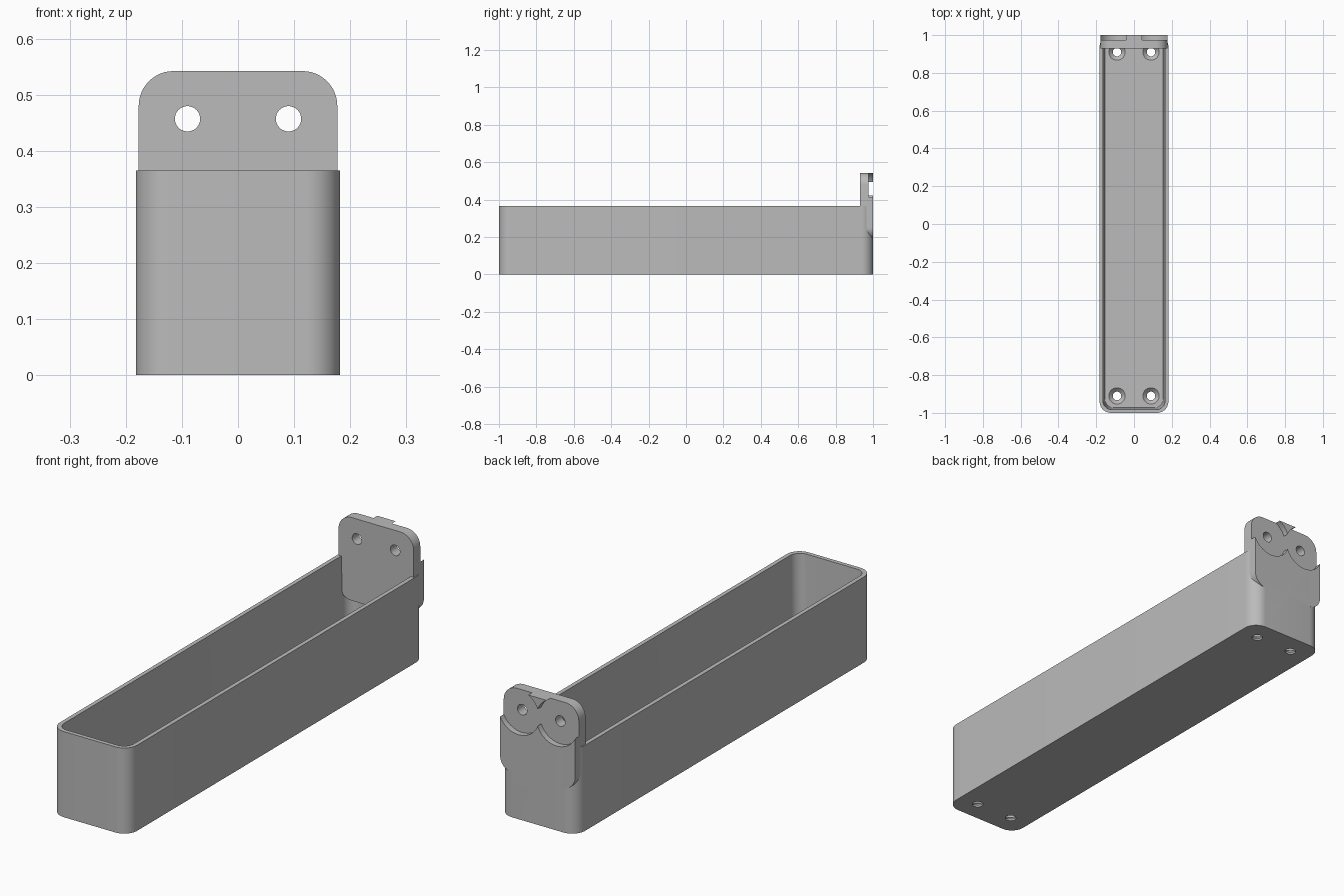
import bpy, bmesh, math
from mathutils import Matrix, Vector

if "Cube" in bpy.data.objects:
    bpy.data.objects.remove(bpy.data.objects["Cube"], do_unlink=True)

grey = bpy.data.materials.new("plain_grey")
grey.use_nodes = True
grey.diffuse_color = (0.5, 0.5, 0.5, 1)
grey.node_tree.nodes["Principled BSDF"].inputs["Base Color"].default_value = (0.5, 0.5, 0.5, 1)


def rounded_rect(half_w, half_h, radius, steps=12):
    """Outline of a rectangle with round corners, centred on the origin."""
    points = []
    for i, (sx, sy) in enumerate([(1, 1), (-1, 1), (-1, -1), (1, -1)]):
        for k in range(steps + 1):
            a = math.pi / 2 * (i + k / steps)
            points.append((sx * (half_w - radius) + radius * math.cos(a),
                           sy * (half_h - radius) + radius * math.sin(a)))
    return points


def circle(radius, steps=48):
    return [(radius * math.cos(math.tau * k / steps),
             radius * math.sin(math.tau * k / steps)) for k in range(steps)]


def loft(name, sections, matrix=None):
    """Closed solid through (outline, height) sections."""
    bm = bmesh.new()
    rings = [[bm.verts.new((x, y, h)) for x, y in outline] for outline, h in sections]
    bm.faces.new(rings[0])
    bm.faces.new(rings[-1])
    n = len(rings[0])
    for low, high in zip(rings, rings[1:]):
        for i in range(n):
            j = (i + 1) % n
            bm.faces.new((low[i], low[j], high[j], high[i]))
    if matrix:
        bm.transform(matrix)
    bmesh.ops.recalc_face_normals(bm, faces=bm.faces)
    mesh = bpy.data.meshes.new(name)
    bm.to_mesh(mesh)
    bm.free()
    mesh.materials.append(grey)
    obj = bpy.data.objects.new(name, mesh)
    bpy.context.collection.objects.link(obj)
    return obj


def cut(target, cutter):
    """Subtract the cutter from the target and discard it."""
    cutter.hide_render = True
    mod = target.modifiers.new("cut", "BOOLEAN")
    mod.operation = "DIFFERENCE"
    mod.solver = "EXACT"
    mod.object = cutter
    bpy.context.view_layer.update()
    graph = bpy.context.evaluated_depsgraph_get()
    mesh = bpy.data.meshes.new_from_object(target.evaluated_get(graph))
    target.modifiers.clear()
    target.data = mesh
    bpy.data.objects.remove(cutter, do_unlink=True)


def upright(x, z):
    """Turn local height into depth along y, centred at x and z."""
    return Matrix.Translation(Vector((x, 0, z))) @ Matrix(
        ((1, 0, 0, 0), (0, 0, 1, 0), (0, 1, 0, 0), (0, 0, 0, 1)))


HALF_W, RIM, FLOOR = 0.182, 0.365, 0.03
HOLE_X, HOLE_Y, HOLE_Z, HOLE_R = 0.09, 0.91, 0.457, 0.0225

# Long open tray with slightly tapered inside walls
outer = rounded_rect(HALF_W, 1, 0.06)
tray = loft("tray", [(outer, 0), (outer, RIM)])
cut(tray, loft("cavity", [
    (rounded_rect(HALF_W - 0.028, 0.972, 0.045), FLOOR),
    (rounded_rect(HALF_W - 0.018, 0.982, 0.045), RIM),
    (rounded_rect(HALF_W - 0.018, 0.982, 0.045), RIM + 0.05)]))

# Countersunk screw holes in the floor
for sx in (-1, 1):
    for sy in (-1, 1):
        place = Matrix.Translation((sx * HOLE_X, sy * HOLE_Y, 0))
        cut(tray, loft("floor_hole", [
            (circle(HOLE_R), -0.02), (circle(HOLE_R), 0.008),
            (circle(0.043), FLOOR - 0.002), (circle(0.043), FLOOR + 0.02)], place))

# Rounded mounting plate at the back
PLATE_HALF = 0.177
outline = rounded_rect(PLATE_HALF, PLATE_HALF, 0.062)
plate = loft("mounting_plate", [(outline, 0.93), (outline, 1)],
             upright(0, 0.542 - PLATE_HALF))

# Screw holes and round recesses on the back of the plate
for sx in (-1, 1):
    spot = upright(sx * HOLE_X, HOLE_Z)
    cut(plate, loft("plate_hole", [(circle(HOLE_R), 0.9), (circle(HOLE_R), 1.05)], spot))
    for part in (plate, tray):
        cut(part, loft("recess", [(circle(0.097, 64), 0.975), (circle(0.097, 64), 1.05)], spot))

# Smooth rounded corners, crisp edges
bpy.ops.object.select_all(action="DESELECT")
for part in (tray, plate):
    part.select_set(True)
bpy.context.view_layer.objects.active = tray
bpy.ops.object.shade_smooth_by_angle(angle=math.radians(30))
